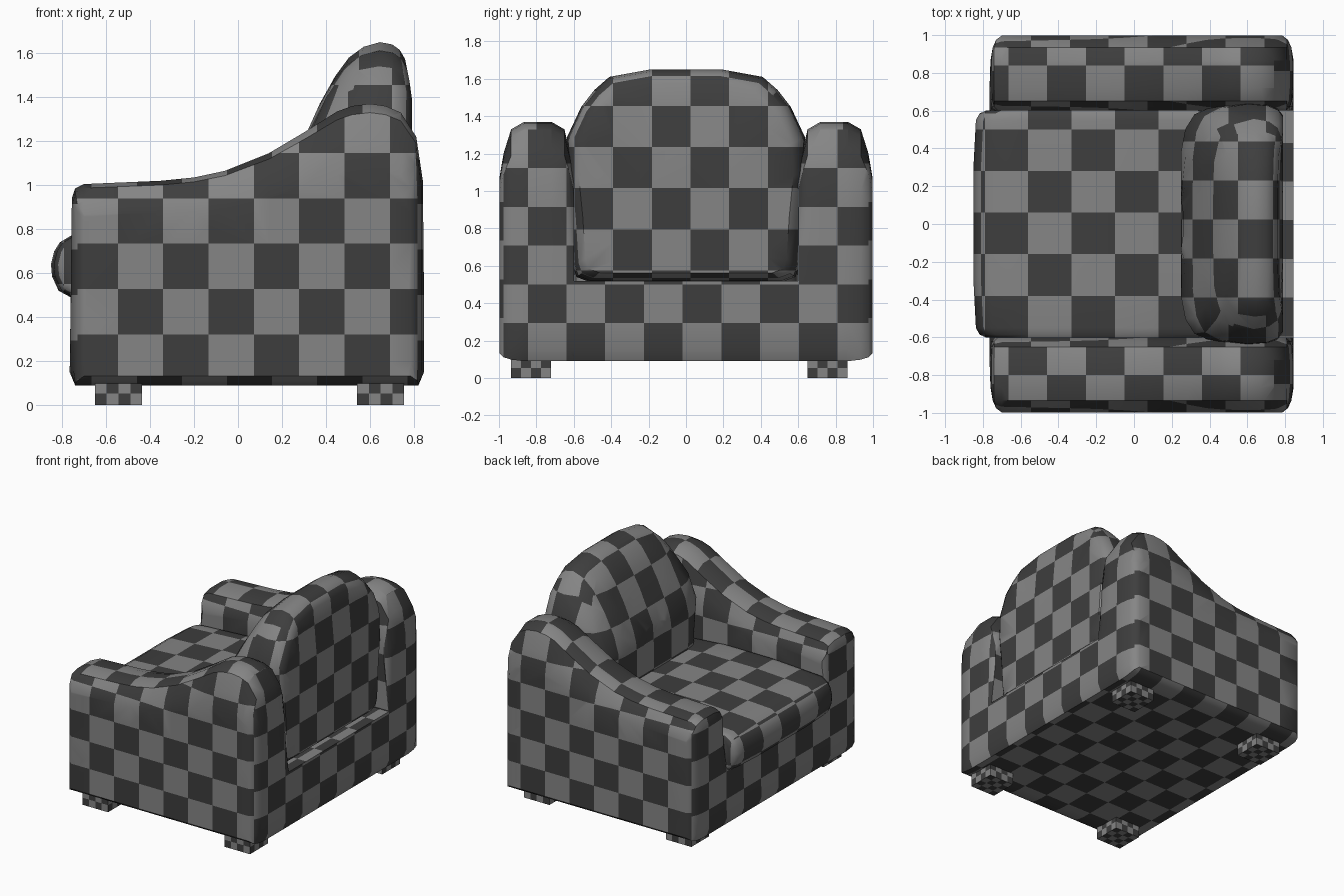
import bpy, bmesh, math
from mathutils import Vector

if "Cube" in bpy.data.objects:
    bpy.data.objects.remove(bpy.data.objects["Cube"])


def material(name, v):
    m = bpy.data.materials.new(name)
    m.diffuse_color = (v, v, v, 1)
    m.use_nodes = True
    m.node_tree.nodes["Principled BSDF"].inputs["Base Color"].default_value = m.diffuse_color
    return m


DARK = material("dark grey check", 0.048)
LIGHT = material("light grey check", 0.235)

# Check layout per facing axis: (two in-plane axes, corner of a dark cell, cell size)
BODY = {0: ((1, 2), (-0.846, 0.294), (0.207, 0.207)),
        1: ((0, 2), (-0.546, 0.322), (0.206, 0.206)),
        2: ((0, 1), (-0.05, 0.635), (0.205, 0.205))}
SEAT = {0: ((1, 2), (0.28, 0.55), (0.22, 0.22)),
        1: ((0, 2), (-0.79, 0.55), (0.23, 0.22)),
        2: ((0, 1), (-0.79, 0.28), (0.23, 0.22))}
BACK = {0: ((1, 2), (-0.39, 1.455), (0.207, 0.22)),
        1: ((0, 2), (0.30, 1.455), (0.2, 0.22)),
        2: ((0, 1), (0.35, -0.39), (0.2, 0.207))}


def loft(name, rings, checks):
    """Skin a list of rings, then cut and colour the checks."""
    bm = bmesh.new()
    vs = [[bm.verts.new(p) for p in r] for r in rings]
    n = len(rings[0])
    for a, b in zip(vs, vs[1:]):
        for i in range(n):
            j = (i + 1) % n
            bm.faces.new((a[i], a[j], b[j], b[i]))
    bm.faces.new(vs[0])
    bm.faces.new(vs[-1])
    bmesh.ops.recalc_face_normals(bm, faces=bm.faces)
    bmesh.ops.triangulate(bm, faces=[f for f in bm.faces if len(f.verts) > 4])
    # tag each face with its main facing axis, then cut along the check lines
    for f in bm.faces:
        f.material_index = max(range(3), key=lambda k: abs(f.normal[k]))
    for tag, (axes, org, size) in checks.items():
        for ax, o, s in zip(axes, org, size):
            co = [v.co[ax] for v in bm.verts]
            k0, k1 = math.ceil((min(co) - o) / s), math.floor((max(co) - o) / s)
            for k in range(k0, k1 + 1):
                faces = [f for f in bm.faces if f.material_index == tag]
                edges = {e for f in faces for e in f.edges}
                verts = {v for f in faces for v in f.verts}
                p, d = Vector(), Vector()
                p[ax], d[ax] = o + k * s, 1
                bmesh.ops.bisect_plane(bm, geom=faces + list(edges) + list(verts),
                                       dist=1e-5, plane_co=p, plane_no=d)
    for f in bm.faces:
        axes, org, size = checks[f.material_index]
        c = f.calc_center_median()
        f.material_index = sum(math.floor((c[a] - o) / s)
                               for a, o, s in zip(axes, org, size)) % 2
    me = bpy.data.meshes.new(name)
    bm.to_mesh(me)
    bm.free()
    me.materials.append(DARK)
    me.materials.append(LIGHT)
    ob = bpy.data.objects.new(name, me)
    bpy.context.collection.objects.link(ob)
    bpy.ops.object.select_all(action='DESELECT')
    ob.select_set(True)
    bpy.context.view_layer.objects.active = ob
    bpy.ops.object.shade_smooth_by_angle(angle=math.radians(40))
    return ob


# Arms: side profile swept across the width with rounded shoulders
LOW = [(0.845, 0.52), (0.845, 0.15), (0.82, 0.09), (-0.74, 0.09), (-0.765, 0.15), (-0.76, 0.52)]
TOP = [(-0.755, 0.94), (-0.74, 0.985), (-0.70, 1.005), (-0.35, 1.02), (-0.2, 1.035), (-0.06, 1.065),
       (0.14, 1.145), (0.30, 1.24), (0.45, 1.335), (0.52, 1.36), (0.60, 1.37), (0.67, 1.36),
       (0.74, 1.33), (0.81, 1.22), (0.84, 1.02)]
# (y, drop of the top, inset of the ends)
SLICES = [(0.60, 0.42, 0.04), (0.62, 0.25, 0.02), (0.65, 0.06, 0.01), (0.72, 0, 0), (0.865, 0, 0),
          (0.935, 0.06, 0.012), (0.975, 0.25, 0.03), (0.998, 0.45, 0.06)]


def arm_ring(sign, y, drop, inset):
    ring = []
    for x, z in LOW + TOP:
        outer = y > 0.8
        if outer or z > 0.6:
            x = max(-0.76 + inset, min(0.845 - inset, x))
        if z > 0.7:
            z -= drop * (z - 0.7)
        elif z < 0.2 and outer:
            z += inset * 0.7
        ring.append((x, sign * y, z))
    return ring


for side, sign in (("left", 1), ("right", -1)):
    loft(side + "_arm", [arm_ring(sign, *s) for s in SLICES], BODY)

# Base between the arms
loft("base", [[(x, y, z) for x, z in LOW] for y in (-0.66, 0.66)], BODY)

# Seat cushion
PAD = [(0.4, 0.5), (-0.76, 0.49), (-0.815, 0.52), (-0.845, 0.585), (-0.85, 0.64), (-0.835, 0.70),
       (-0.81, 0.74), (-0.76, 0.77), (-0.3, 0.795), (0.1, 0.795), (0.4, 0.77)]
loft("seat_cushion",
     [[(-0.2 + (x + 0.2) * s, y, 0.63 + (z - 0.63) * s) for x, z in PAD]
      for y, s in ((-0.6, 0.9), (-0.585, 0.95), (-0.55, 0.98), (-0.3, 1),
                   (0.3, 1), (0.55, 0.98), (0.585, 0.95), (0.6, 0.9))], SEAT)

# Back cushion: arched outline, leaning front and upright rear
HALF = [(0.19, 1.65), (0.41, 1.61), (0.49, 1.54), (0.56, 1.45), (0.635, 1.29), (0.645, 1.1),
        (0.62, 0.85), (0.605, 0.6), (0.585, 0.54), (0.52, 0.515)]
OUTLINE = HALF + [(-y, z) for y, z in reversed(HALF)]


def back_ring(t, s):
    ring = []
    for y, z in OUTLINE:
        y, z = y * s, 0.95 + (z - 0.95) * s
        front = 0.25 + 0.45 * max(0, z - 1.1)
        rear = 0.79 - 0.2 * max(0, z - 1.42)
        ring.append((front + (rear - front) * t, y, z))
    return ring


loft("back_cushion",
     [back_ring(*r) for r in ((0, 0.25), (0, 0.6), (0.04, 0.78), (0.13, 0.9), (0.32, 0.97), (0.6, 1),
                              (0.82, 0.985), (0.94, 0.95), (1, 0.89), (1, 0.4))], BACK)

# Feet with a finer check
W = 0.107
for xn, x in (("front", -0.543), ("rear", 0.648)):
    for yn, y in (("right", -0.828), ("left", 0.757)):
        c = (0.0535, 0.0535)
        checks = {0: ((1, 2), (y, 0), c), 1: ((0, 2), (x, 0), c), 2: ((0, 1), (x, y), c)}
        loft(f"{xn}_{yn}_foot",
             [[(x - W, y - W, z), (x + W, y - W, z), (x + W, y + W, z), (x - W, y + W, z)]
              for z in (0, 0.11)], checks)
